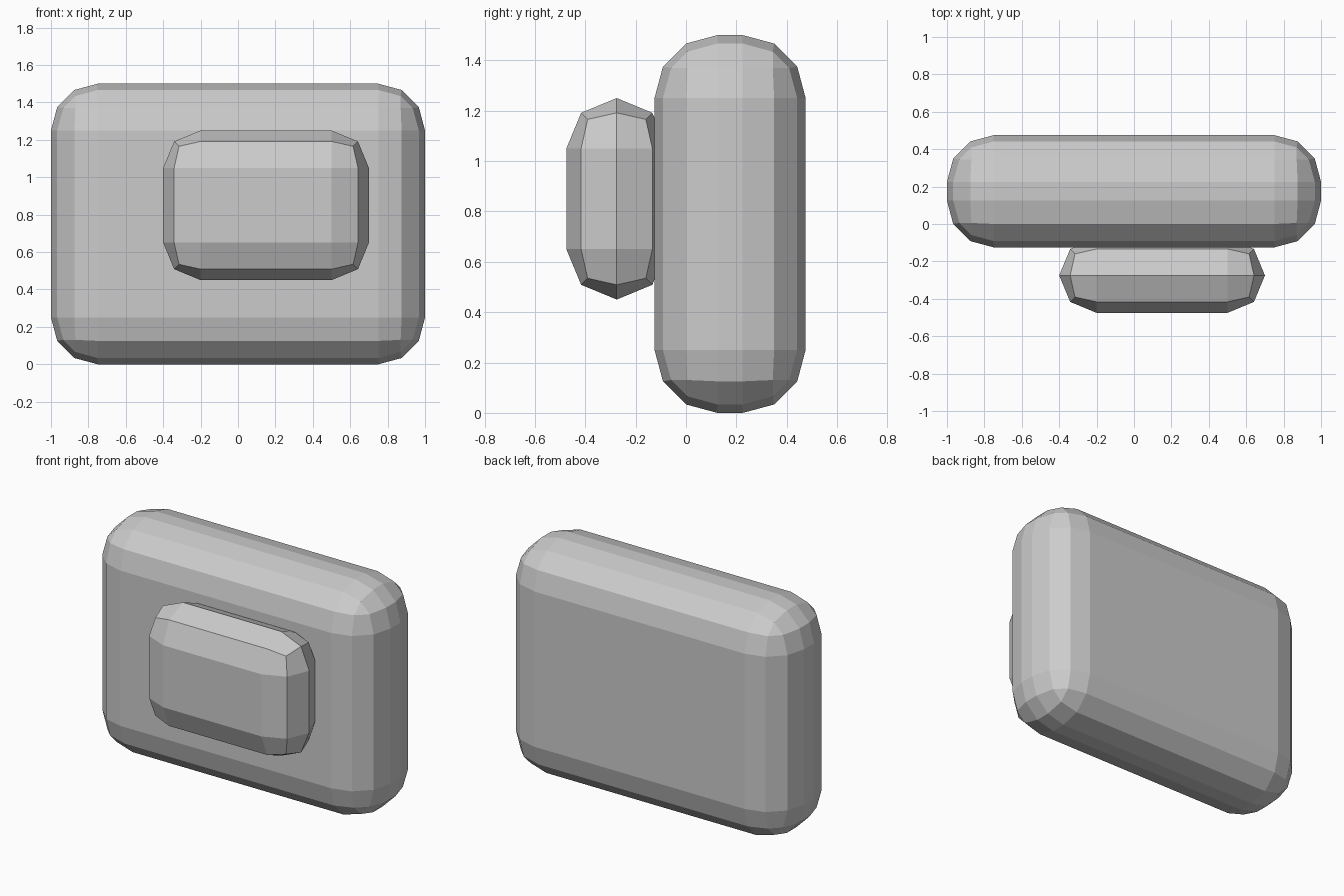
import bpy, bmesh
from mathutils import Vector

if "Cube" in bpy.data.objects:
    bpy.data.objects.remove(bpy.data.objects["Cube"])


def rounded_box(name, lo, hi, radius, segments):
    """Box between two corners with every edge rounded, flat shaded."""
    lo, hi = Vector(lo), Vector(hi)
    size, centre = hi - lo, (lo + hi) / 2
    bm = bmesh.new()
    bmesh.ops.create_cube(bm, size=1)
    bmesh.ops.scale(bm, vec=size, verts=bm.verts)
    bmesh.ops.bevel(bm, geom=bm.edges[:], offset=radius, offset_type='OFFSET',
                    segments=segments, profile=0.5, affect='EDGES',
                    clamp_overlap=True)
    # Weld the seam where opposite roundings meet
    bmesh.ops.remove_doubles(bm, verts=bm.verts[:], dist=0.0005)
    bmesh.ops.recalc_face_normals(bm, faces=bm.faces[:])
    mesh = bpy.data.meshes.new(name)
    bm.to_mesh(mesh)
    bm.free()
    obj = bpy.data.objects.new(name, mesh)
    obj.location = centre
    bpy.context.collection.objects.link(obj)
    return obj


# Large rounded slab
rounded_box("body", (-1, -0.125, 0), (1, 0.475, 1.5), 0.25, 3)

# Smaller pocket sunk slightly into the front
rounded_box("front_pocket", (-0.4, -0.475, 0.45), (0.7, -0.075, 1.25), 0.2, 2)
